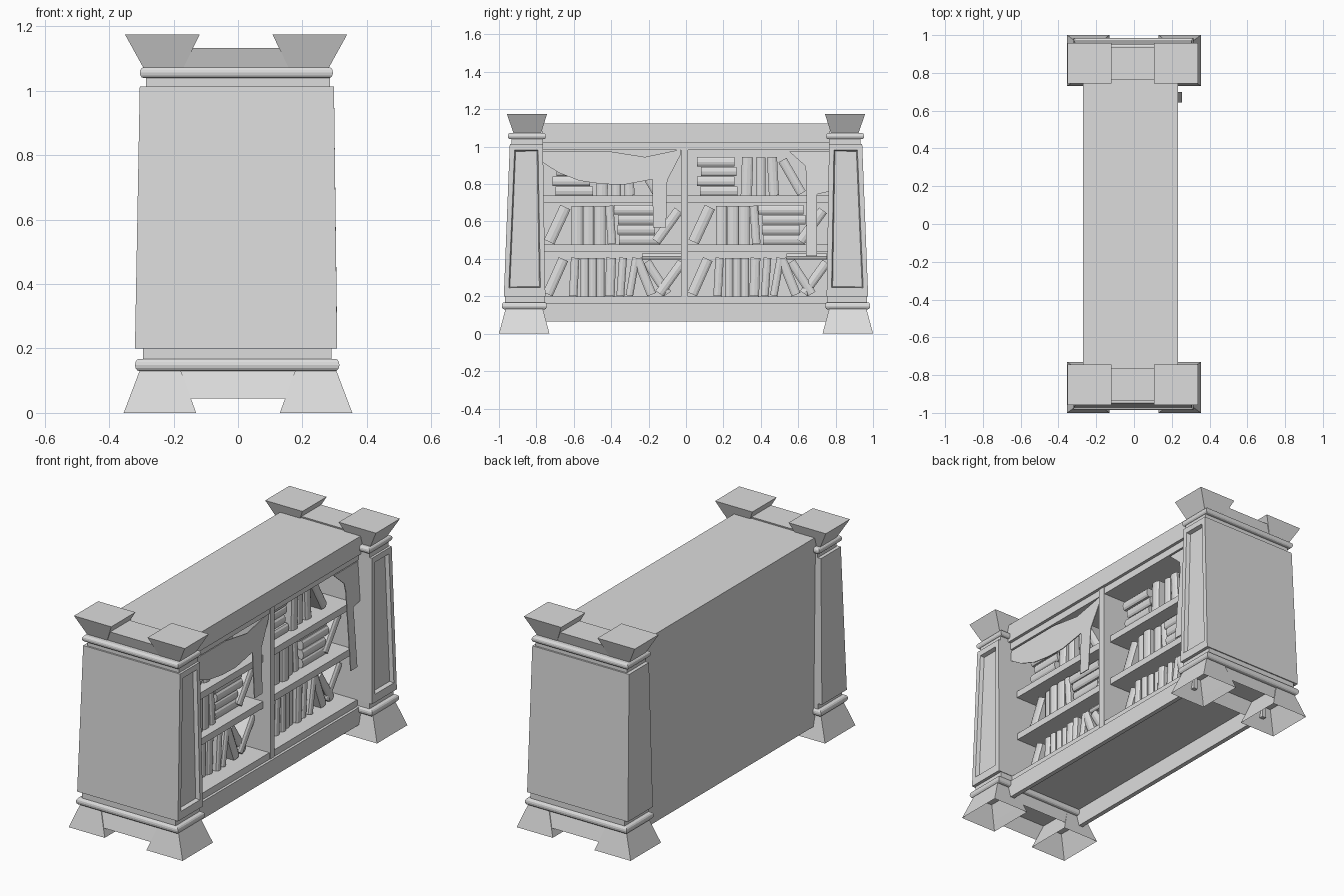
import bpy, bmesh, math, random
from mathutils import Matrix

if "Cube" in bpy.data.objects:
    bpy.data.objects.remove(bpy.data.objects["Cube"])

random.seed(4)
stone = bpy.data.materials.new("plain grey")
stone.diffuse_color = (0.72, 0.72, 0.72, 1)
stone.use_nodes = True
stone.node_tree.nodes["Principled BSDF"].inputs["Base Color"].default_value = stone.diffuse_color


def finish(name, bm, normals=True):
    if normals:
        bmesh.ops.recalc_face_normals(bm, faces=bm.faces)
    me = bpy.data.meshes.new(name)
    bm.to_mesh(me)
    bm.free()
    me.materials.append(stone)
    ob = bpy.data.objects.new(name, me)
    bpy.context.collection.objects.link(ob)
    return ob


def loft(name, rings, panel=False, open_bottom=False):
    """Stack of rectangles (z, x0, x1, y0, y1) joined into a solid."""
    bm = bmesh.new()
    loops = []
    for z, x0, x1, y0, y1 in rings:
        loops.append([bm.verts.new(c) for c in
                      ((x0, y0, z), (x1, y0, z), (x1, y1, z), (x0, y1, z))])
    bottom = bm.faces.new(loops[0])
    bm.faces.new(loops[-1])
    for a, b in zip(loops, loops[1:]):
        for i in range(4):
            j = (i + 1) % 4
            bm.faces.new((a[i], a[j], b[j], b[i]))
    bmesh.ops.recalc_face_normals(bm, faces=bm.faces)
    if panel:  # sunken panel on the +x face
        face = [f for f in bm.faces if f.normal.x > 0.9]
        bmesh.ops.inset_region(bm, faces=face, thickness=0.037)
        for v in face[0].verts:  # wider rails at top and bottom
            v.co.z += 0.02 if v.co.z < 0.6 else -0.006
        bmesh.ops.inset_region(bm, faces=face, thickness=0.008, depth=-0.022)
    if open_bottom:
        bmesh.ops.delete(bm, geom=[bottom], context="FACES_ONLY")
    return finish(name, bm, not open_bottom)


def box(name, x0, x1, y0, y1, z0, z1):
    return loft(name, [(z0, x0, x1, y0, y1), (z1, x0, x1, y0, y1)])


def moulding(name, z0, z1, x0, x1, y0, y1):
    """Half-round band around a rectangle."""
    r, rings = (z1 - z0) / 2, []
    for i in range(7):
        a = math.pi * (i / 6 - 0.5)
        d = 0.7 * r * (1 - math.cos(a))
        rings.append((z0 + r + r * math.sin(a), x0 + d, x1 - d, y0 + d, y1 - d))
    loft(name, rings)


# End towers, one at each end
for s, end in ((-1, "front"), (1, "back")):
    def Y(outer, inner):
        return tuple(sorted((s * outer, s * inner)))

    for k, side in ((-1, "left"), (1, "right")):
        def X(outer, inner, shift=0.0):
            return tuple(sorted((k * outer + shift, k * inner + shift)))
        loft(f"{end}_{side}_foot", [(0, *X(0.355, 0.13), *Y(1, 0.73)),
                                    (0.132, *X(0.305, 0.178), *Y(0.965, 0.765))],
             open_bottom=True)
        loft(f"{end}_{side}_cap", [(1.072, *X(0.288, 0.163, -0.006), *Y(0.922, 0.775)),
                                   (1.175, *X(0.345, 0.113, -0.006), *Y(0.958, 0.743))])
    # splayed bridges between feet and between caps
    loft(f"{end}_foot_bridge", [(0.045, -0.15, 0.15, *Y(0.985, 0.745)),
                                (0.132, -0.18, 0.18, *Y(0.96, 0.765))], open_bottom=True)
    loft(f"{end}_cap_bridge", [(1.072, -0.17, 0.16, *Y(0.92, 0.78)),
                               (1.133, -0.145, 0.133, *Y(0.938, 0.765))])
    moulding(f"{end}_base_moulding", 0.13, 0.168, -0.32, 0.315, *Y(0.985, 0.743))
    box(f"{end}_base_neck", -0.295, 0.29, *Y(0.968, 0.755), 0.165, 0.2)
    loft(f"{end}_tower", [(0.2, -0.32, 0.308, *Y(0.974, 0.752)),
                          (1.014, -0.305, 0.298, *Y(0.942, 0.765))], panel=True)
    box(f"{end}_top_neck", -0.285, 0.285, *Y(0.932, 0.765), 1.01, 1.042)
    moulding(f"{end}_top_moulding", 1.04, 1.073, -0.305, 0.295, *Y(0.953, 0.748))

# Case carcass
W = 0.77
box("back_panel", -0.27, -0.06, -W, W, 0.165, 1.03)
box("back_skirt", -0.27, -0.245, -W, W, 0.065, 0.17)
box("front_skirt", 0.205, 0.23, -W, W, 0.065, 0.163)
box("bottom_board", -0.265, 0.215, -W, W, 0.163, 0.2)
box("top_slab", -0.27, 0.232, -W, W, 1.022, 1.124)
box("top_lip", -0.1, 0.215, -W, W, 0.982, 1.022)
box("divider", -0.08, 0.22, -0.027, 0.012, 0.165, 1.022)
for i, z in enumerate((0.44, 0.7)):
    box(f"shelf_{i + 1}", -0.08, 0.175, -W, W, z, z + 0.038)


def book(name, y, floor, t, h, lean=0):
    """Book resting on floor with a rounded spine; lean in degrees to +y."""
    t, h, a = t / 2, h / 2, math.radians(lean)
    z = floor + h * math.cos(a) + t * abs(math.sin(a))
    if lean == 90:
        z = floor + t
    d = random.uniform(0.108, 0.135)
    prof = [(-0.05, -t), (d - 0.01, -t), (d - 0.003, -0.6 * t), (d, 0),
            (d - 0.003, 0.6 * t), (d - 0.01, t), (-0.05, t)]
    bm = bmesh.new()
    f = bm.faces.new([bm.verts.new((x, yy, -h)) for x, yy in prof])
    top = bmesh.ops.extrude_face_region(bm, geom=[f])["geom"]
    bmesh.ops.translate(bm, vec=(0, 0, 2 * h),
                        verts=[v for v in top if isinstance(v, bmesh.types.BMVert)])
    bm.transform(Matrix.Translation((0, y, z)) @ Matrix.Rotation(-a, 4, "X"))
    finish(name, bm)


def standing(name, floor, row):
    """Upright and leaning books: y, thickness, lean."""
    for i, (y, t, lean) in enumerate(row):
        book(f"{name}_book_{i + 1}", y, floor, t, 0.205, lean)


def stack(name, y, floor, t, lengths):
    """Books lying flat on each other."""
    for i, h in enumerate(lengths):
        book(f"{name}_flat_book_{i + 1}", y + 0.008 * (-1) ** i, floor + i * t,
             t - 0.002, h, 90)


# Books, the same arrangement in both bays
for bay, o in (("left", -0.772), ("right", 0.0)):
    standing(f"{bay}_low", 0.2, [
        (o + 0.075, 0.055, 24), (o + 0.174, 0.045, 3)]
        + [(o + 0.23 + 0.043 * i, 0.043, 0) for i in range(3)]
        + [(o + 0.368, 0.052, 2), (o + 0.428, 0.042, 4), (o + 0.487, 0.04, 10),
           (o + 0.55, 0.05, -22), (o + 0.617, 0.048, -33), (o + 0.69, 0.05, 36)])
    for y in (0.585, 0.69):
        stack(f"{bay}_loose_{y}", o + y, 0.397, 0.033, [0.11])
    standing(f"{bay}_middle", 0.478, [(o + 0.084, 0.06, 25)]
             + [(o + 0.19 + 0.061 * i, 0.06, 0) for i in range(3)]
             + [(o + 0.369, 0.045, -4), (o + 0.672, 0.052, 36)])
    stack(f"{bay}_middle", o + 0.515, 0.478, 0.053, [0.22, 0.2, 0.23, 0.24])
    standing(f"{bay}_high", 0.738, [(o + 0.326, 0.06, 2), (o + 0.4, 0.05, 0),
                                    (o + 0.465, 0.054, -3), (o + 0.567, 0.05, -30)])
    stack(f"{bay}_high", o + 0.167, 0.738, 0.052, [0.2, 0.2, 0.19, 0.2])


def drape(name, pts, x, slope):
    """Thin torn cloth hanging in front of the shelves."""
    bm = bmesh.new()
    f = bm.faces.new([bm.verts.new((x + slope * (1 - z), y, z)) for y, z in pts])
    new = bmesh.ops.extrude_face_region(bm, geom=[f])["geom"]
    bmesh.ops.translate(bm, vec=(0.005, 0, 0),
                        verts=[v for v in new if isinstance(v, bmesh.types.BMVert)])
    finish(name, bm)


drape("left_torn_cloth", [
    (-0.765, 0.975), (-0.765, 0.915), (-0.68, 0.86), (-0.57, 0.818),
    (-0.45, 0.8), (-0.33, 0.797), (-0.18, 0.825), (-0.176, 0.567),
    (-0.107, 0.567), (-0.1, 0.82), (-0.03, 0.955), (-0.03, 0.985),
    (-0.22, 0.945), (-0.41, 0.975)], 0.205, 0.04)
drape("right_torn_cloth", [
    (0.55, 0.975), (0.765, 0.975), (0.765, 0.76), (0.7, 0.745),
    (0.7, 0.415), (0.642, 0.415), (0.645, 0.85), (0.635, 0.9)], 0.205, 0.075)
